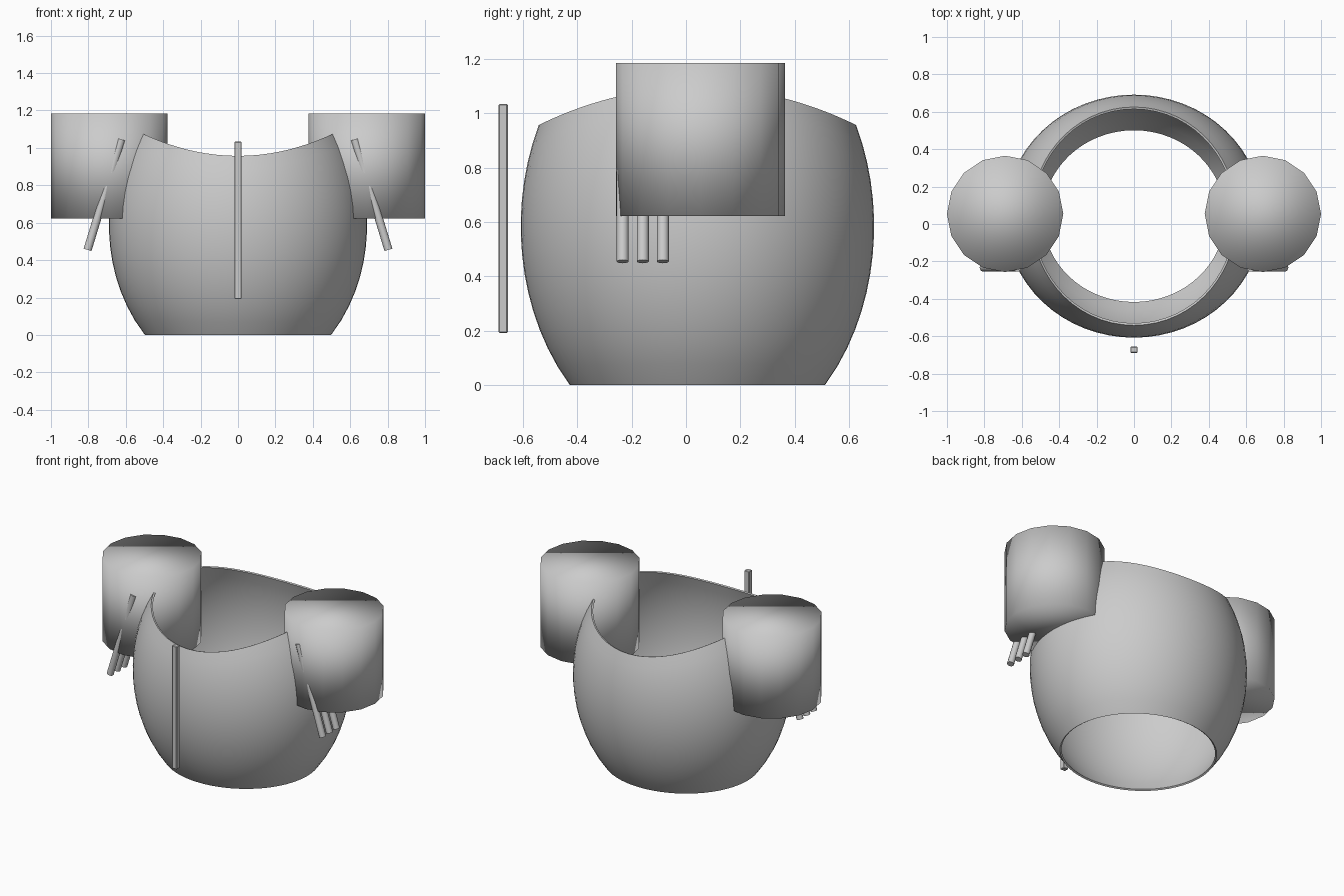
import bpy, bmesh, math
from mathutils import Matrix

if "Cube" in bpy.data.objects:
    bpy.data.objects.remove(bpy.data.objects["Cube"])

def add_mesh(name, bm):
    bmesh.ops.recalc_face_normals(bm, faces=bm.faces)
    me = bpy.data.meshes.new(name)
    bm.to_mesh(me)
    bm.free()
    ob = bpy.data.objects.new(name, me)
    bpy.context.collection.objects.link(ob)
    return ob

def cylinder(name, sides, radius, depth, matrix):
    bm = bmesh.new()
    bmesh.ops.create_cone(bm, cap_ends=True, segments=sides, radius1=radius,
                          radius2=radius, depth=depth, matrix=matrix)
    return add_mesh(name, bm)

def smooth_by_angle(ob, angle=40):
    bpy.ops.object.select_all(action='DESELECT')
    ob.select_set(True)
    bpy.context.view_layer.objects.active = ob
    bpy.ops.object.shade_smooth_by_angle(angle=math.radians(angle))

# Barrel body: open ellipsoid shell whose rim dips at front and back
RX, RY, RZ, CY, CZ = 0.69, 0.65, 0.845, 0.042, 0.585
SEGS, RINGS = 64, 14

def radius_at(z):
    return math.sqrt(1 - ((z - CZ) / RZ) ** 2)

def rim_height(a):
    z = 1.0
    for _ in range(30):
        z = 0.957 + 0.46 * (RX * radius_at(z) * math.cos(a)) ** 2
    return z

bm = bmesh.new()
rows = []
for s in range(SEGS):
    a = 2 * math.pi * s / SEGS
    top = rim_height(a)
    col = []
    for i in range(RINGS + 1):
        z = top * i / RINGS
        r = radius_at(z)
        col.append(bm.verts.new((RX * r * math.cos(a), CY + RY * r * math.sin(a), z)))
    rows.append(col)
for s in range(SEGS):
    a, b = rows[s], rows[(s + 1) % SEGS]
    for i in range(RINGS):
        bm.faces.new((a[i], b[i], b[i + 1], a[i + 1]))
body = add_mesh("barrel_body", bm)
shell = body.modifiers.new("shell", 'SOLIDIFY')
shell.thickness = 0.012
shell.offset = -1
bpy.context.view_layer.objects.active = body
bpy.ops.object.modifier_apply(modifier=shell.name)
smooth_by_angle(body)

for side, sx in (("left", -1), ("right", 1)):
    # Shoulder drum, smooth across its caps
    drum = cylinder(f"{side}_shoulder_drum", 16, 0.311, 0.562,
                    Matrix.Translation((sx * 0.689, 0.054, 0.904)))
    drum.data.shade_smooth()
    # Three slanted rods reaching out below each drum
    for n in range(3):
        m = (Matrix.Translation((sx * 0.714, -0.233 + 0.074 * n, 0.75))
             @ Matrix.Rotation(-sx * 0.297, 4, 'Y'))
        smooth_by_angle(cylinder(f"{side}_rod_{n + 1}", 12, 0.022, 0.617, m))

# Upright strip standing in front of the body
bm = bmesh.new()
bmesh.ops.create_cube(bm, size=1, matrix=Matrix.Translation((0, -0.6725, 0.613))
                      @ Matrix.Diagonal((0.038, 0.034, 0.842, 1)))
bmesh.ops.bevel(bm, geom=bm.edges[:], offset=0.004, segments=1, affect='EDGES')
add_mesh("front_strip", bm)
